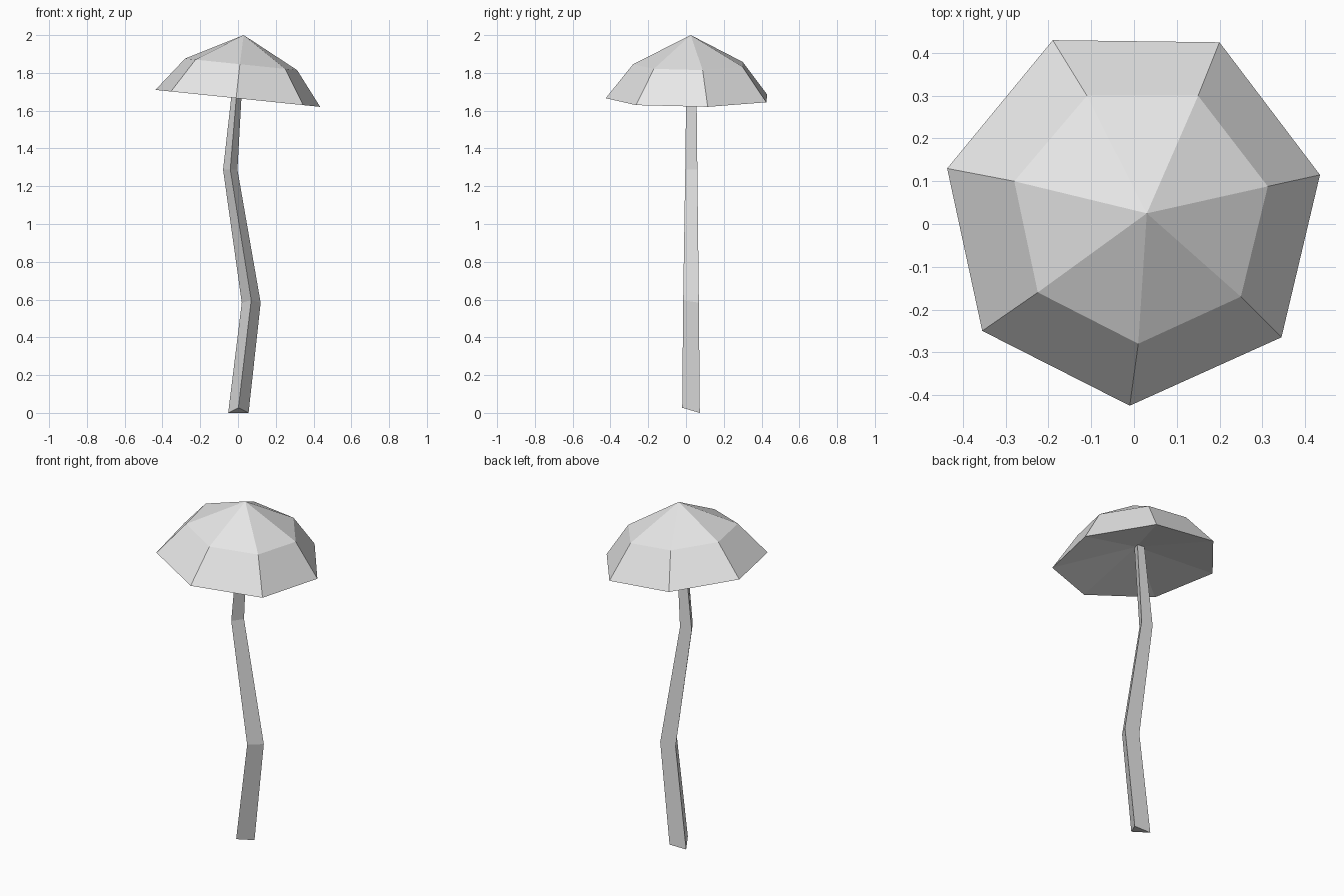
import bpy
import bmesh

default_cube = bpy.data.objects.get("Cube")
if default_cube:
    bpy.data.objects.remove(default_cube, do_unlink=True)

# One plain grey for the whole mushroom
grey = bpy.data.materials.new("plain_grey")
grey.use_nodes = True
colour = (0.8, 0.8, 0.8, 1.0)
grey.diffuse_color = colour
grey.node_tree.nodes["Principled BSDF"].inputs["Base Color"].default_value = colour


def bridge(bm, lower, upper):
    """Join two rings of equal size with quads."""
    count = len(lower)
    for i in range(count):
        j = (i + 1) % count
        bm.faces.new((lower[i], lower[j], upper[j], upper[i]))


def fan(bm, ring, tip):
    """Close a ring with triangles that meet at a tip."""
    for i, corner in enumerate(ring):
        bm.faces.new((corner, ring[(i + 1) % len(ring)], tip))


def finish(bm, name):
    """Turn the bmesh into a flat-shaded object."""
    bmesh.ops.recalc_face_normals(bm, faces=bm.faces[:])
    mesh = bpy.data.meshes.new(name)
    bm.to_mesh(mesh)
    bm.free()
    mesh.materials.append(grey)
    bpy.context.collection.objects.link(bpy.data.objects.new(name, mesh))


def tilted_ring(bm, outline, height, slope=-0.103):
    """Place outline points on a plane that drops toward the left side."""
    return [bm.verts.new((x, y, height + slope * x)) for x, y in outline]


# Cap: seven-sided faceted dome with a shallow hollow underneath
rim_outline = [(-0.19, 0.43), (0.2, 0.425), (0.435, 0.115), (0.345, -0.265),
               (-0.01, -0.425), (-0.355, -0.25), (-0.437, 0.13)]
shoulder_outline = [(-0.11, 0.3), (0.15, 0.3), (0.313, 0.088), (0.25, -0.17),
                    (0.01, -0.28), (-0.225, -0.16), (-0.28, 0.1)]
cap = bmesh.new()
rim = tilted_ring(cap, rim_outline, 1.665)
shoulder = tilted_ring(cap, shoulder_outline, 1.847)
bridge(cap, rim, shoulder)
fan(cap, shoulder, cap.verts.new((0.03, 0.025, 2.0)))
fan(cap, rim, cap.verts.new((0.0, 0.02, 1.76)))
finish(cap, "mushroom_cap")

# Stem: crooked three-sided shaft, each level being
# (centre x, half width, front y, back y, front z, back z)
levels = [(0.002, 0.054, -0.02, 0.073, 0.027, 0.0),
          (0.07, 0.05, -0.015, 0.068, 0.597, 0.583),
          (-0.041, 0.038, -0.004, 0.06, 1.29, 1.288),
          (0.0, 0.024, 0.002, 0.055, 1.775, 1.775)]
stem = bmesh.new()
rings = []
for x, half, front, back, front_z, back_z in levels:
    corners = [(x, front, front_z), (x + half, back, back_z), (x - half, back, back_z)]
    rings.append([stem.verts.new(corner) for corner in corners])
for lower, upper in zip(rings, rings[1:]):
    bridge(stem, lower, upper)
stem.faces.new(rings[0])
stem.faces.new(rings[-1])
finish(stem, "mushroom_stem")
